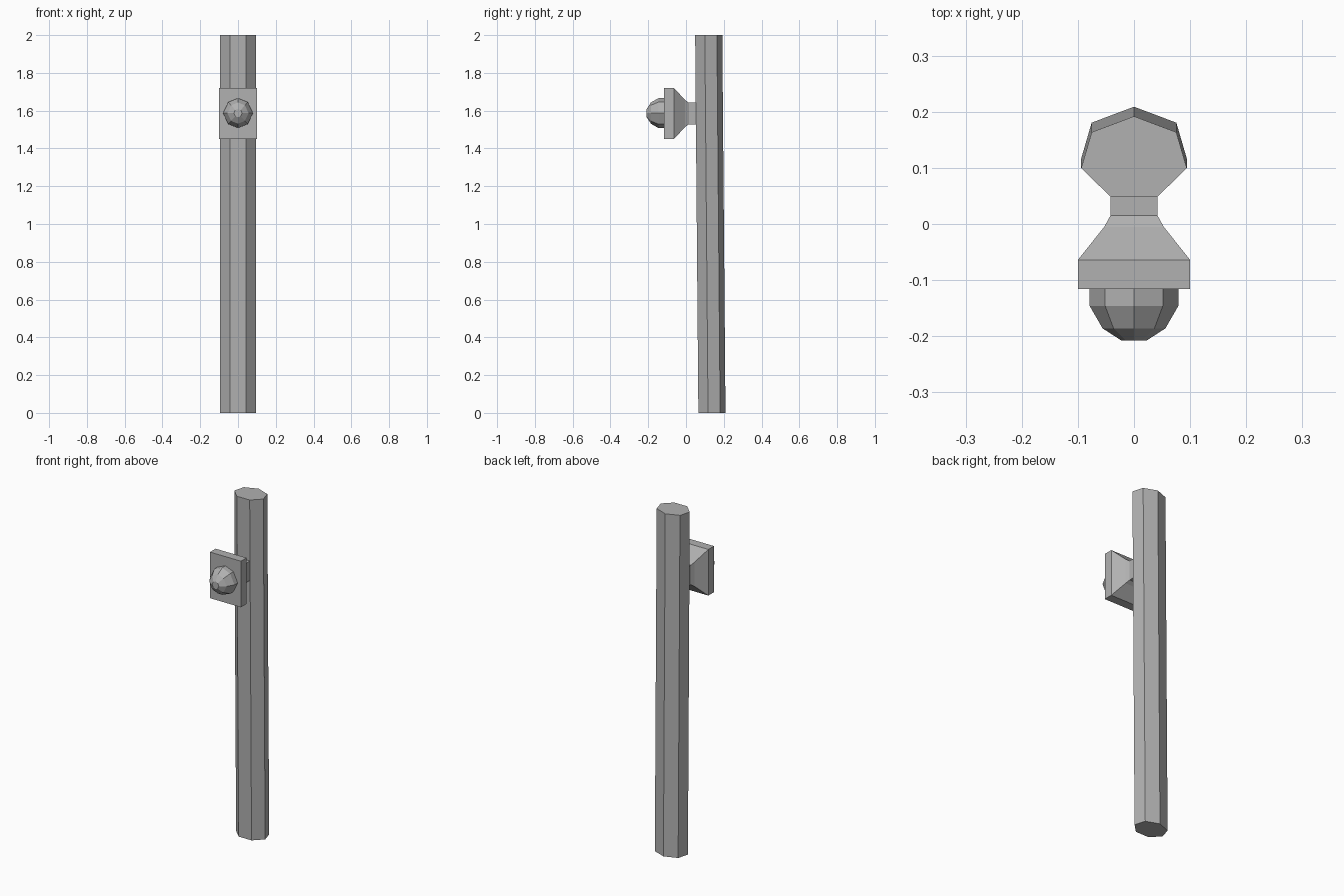
import bpy, bmesh, math

if "Cube" in bpy.data.objects:
    bpy.data.objects.remove(bpy.data.objects["Cube"])

# Mid grey for every part
grey = bpy.data.materials.new("mid_grey")
grey.diffuse_color = (0.44, 0.44, 0.44, 1)
grey.use_nodes = True
grey.node_tree.nodes["Principled BSDF"].inputs["Base Color"].default_value = grey.diffuse_color


def loft(name, rings):
    """Skin a stack of equal-sized rings and cap both ends."""
    n = len(rings[0])
    verts = [p for ring in rings for p in ring]
    faces = [tuple(range(n)), tuple(range(len(verts) - n, len(verts)))[::-1]]
    for k in range(len(rings) - 1):
        for i in range(n):
            j = (i + 1) % n
            faces.append((k * n + i, (k + 1) * n + i, (k + 1) * n + j, k * n + j))
    mesh = bpy.data.meshes.new(name)
    mesh.from_pydata(verts, [], faces)
    mesh.materials.append(grey)
    bm = bmesh.new()
    bm.from_mesh(mesh)
    bmesh.ops.recalc_face_normals(bm, faces=bm.faces)
    bm.to_mesh(mesh)
    bm.free()
    obj = bpy.data.objects.new(name, mesh)
    bpy.context.collection.objects.link(obj)


def ngon(n):
    return [(math.sin(2 * math.pi * i / n), math.cos(2 * math.pi * i / n)) for i in range(n)]


# Seven-sided pole, slightly flattened and leaning forward
loft("pole", [[(0.0965 * s, cy + 0.0755 * c, z) for s, c in ngon(7)]
              for cy, z in ((0.1335, 0.0), (0.1165, 2.0))])

# Rectangular bracket: neck, flare and plate (y, half width, half height)
ZC = 1.585
bracket = [(0.058, 0.042, 0.057), (0.015, 0.042, 0.057), (-0.005, 0.053, 0.072),
           (-0.064, 0.10, 0.135), (-0.116, 0.10, 0.135)]
loft("bracket", [[(sx * w, y, ZC + sz * h) for sx, sz in ((-1, -1), (1, -1), (1, 1), (-1, 1))]
                 for y, w, h in bracket])

# Faceted eight-sided knob on the plate (y, radius)
knob = [(-0.11, 0.079), (-0.146, 0.079), (-0.186, 0.056), (-0.208, 0.022)]
section = [(0, 1), (0.65, 0.74), (1, 0), (0.65, -0.74), (0, -1), (-0.65, -0.74), (-1, 0), (-0.65, 0.74)]
loft("knob", [[(r * s, y, 1.587 + r * c) for s, c in section] for y, r in knob])
